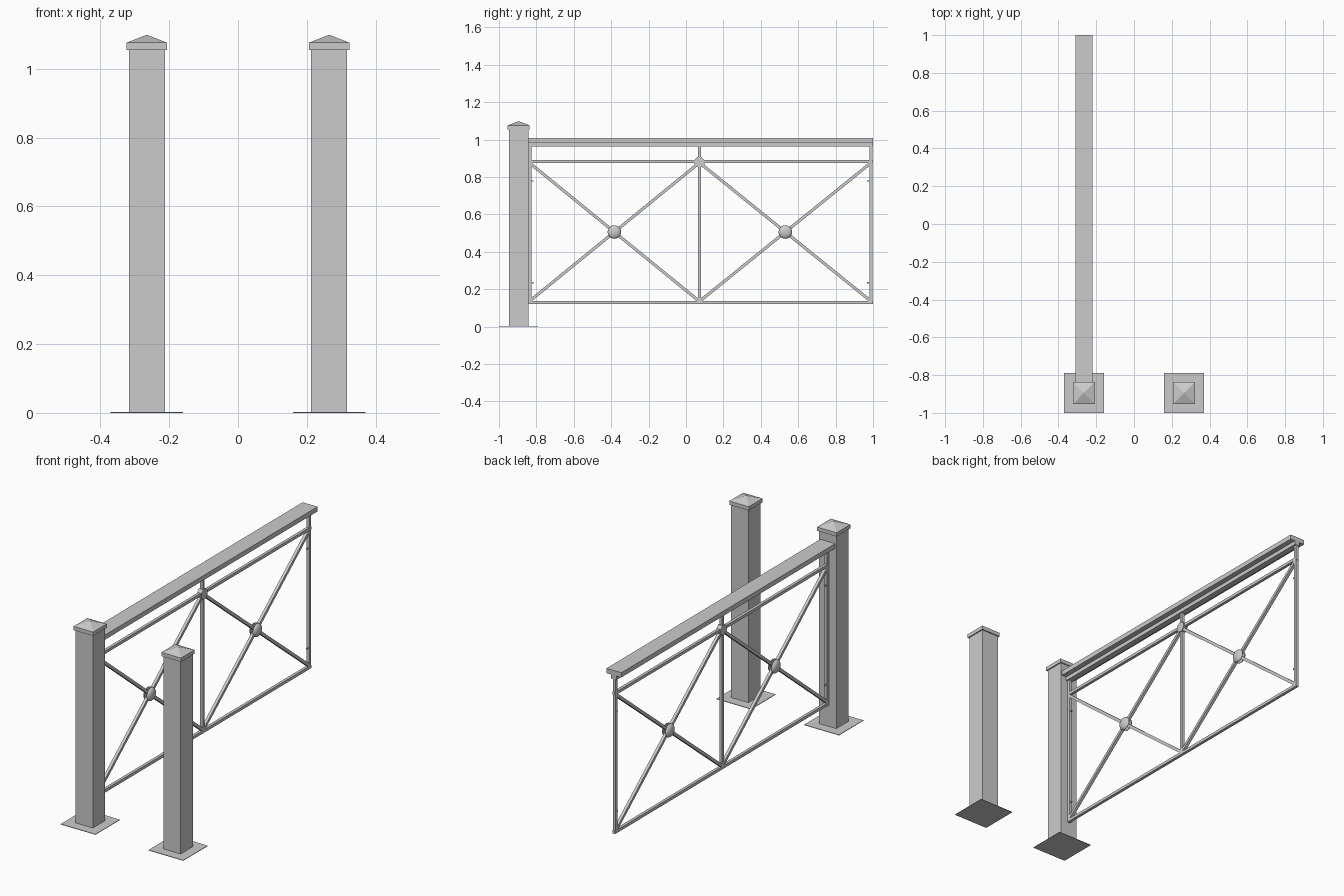
import bpy, bmesh, math
from mathutils import Vector, Matrix

if "Cube" in bpy.data.objects:
    bpy.data.objects.remove(bpy.data.objects["Cube"])

X = -0.265          # plane of the railing panel
POST_Y = -0.895


def make(name, bm, smooth=False):
    bmesh.ops.recalc_face_normals(bm, faces=bm.faces)
    me = bpy.data.meshes.new(name)
    bm.to_mesh(me)
    bm.free()
    for p in me.polygons:
        p.use_smooth = smooth
    ob = bpy.data.objects.new(name, me)
    bpy.context.collection.objects.link(ob)
    return ob


def add_box(bm, lo, hi):
    lo, hi = Vector(lo), Vector(hi)
    m = Matrix.Translation((lo + hi) / 2) @ Matrix.Diagonal((*(hi - lo), 1))
    bmesh.ops.create_cube(bm, size=1, matrix=m)


def box(name, x, w, y0, y1, z0, z1):
    bm = bmesh.new()
    add_box(bm, (x - w / 2, y0, z0), (x + w / 2, y1, z1))
    return make(name, bm)


def diagonal(name, a, b, t=0.016):
    # square bar between two (y, z) points
    a, b = Vector((X, *a)), Vector((X, *b))
    d = b - a
    rot = Matrix.Rotation(math.atan2(d.z, d.y), 4, 'X')
    bm = bmesh.new()
    bmesh.ops.create_cube(bm, size=1, matrix=Matrix.Translation((a + b) / 2) @ rot
                          @ Matrix.Diagonal((t, d.length, t, 1)))
    return make(name, bm)


# Posts with base plate and pyramid cap
for side, x in (("left", -0.265), ("right", 0.265)):
    h = 0.0525
    box(side + "_post", x, 2 * h, POST_Y - h, POST_Y + h, 0, 1.057)
    box(side + "_base_plate", x, 0.21, POST_Y - 0.105, POST_Y + 0.105, 0, 0.003)
    c = 0.059
    bm = bmesh.new()
    add_box(bm, (x - c, POST_Y - c, 1.055), (x + c, POST_Y + c, 1.076))
    top = max(bm.faces, key=lambda f: f.calc_center_median().z)
    tip = bmesh.ops.poke(bm, faces=[top])["verts"][0]
    tip.co.z = 1.099
    make(side + "_post_cap", bm)

# Handrail and the rails below it
Y0, Y1, MID = -0.843, 1.0, 0.072
box("handrail", X, 0.09, Y0, Y1, 0.984, 1.01)
box("handrail_support", X, 0.032, Y0, Y1, 0.963, 0.985)
box("upper_rail", X, 0.016, Y0, Y1, 0.876, 0.892)
box("bottom_rail", X, 0.016, Y0, Y1, 0.12, 0.136)

# Uprights
for name, y in (("start_stile", Y0 + 0.008), ("middle_upright", MID), ("end_stile", Y1 - 0.01)):
    box(name, X, 0.016, y - 0.008, y + 0.008, 0.122, 0.965)

# Crossed diagonals with a domed boss on both sides
for n, (ya, yb) in enumerate(((-0.832, MID - 0.006), (MID + 0.006, 0.984)), 1):
    diagonal(f"rising_brace_{n}", (ya, 0.14), (yb, 0.872))
    diagonal(f"falling_brace_{n}", (ya, 0.872), (yb, 0.14))
    for s, side in ((-1, "outer"), (1, "inner")):
        bm = bmesh.new()
        bmesh.ops.create_uvsphere(bm, u_segments=24, v_segments=12, radius=0.036)
        bmesh.ops.bisect_plane(bm, geom=bm.verts[:] + bm.edges[:] + bm.faces[:],
                               plane_co=(0, 0, 0), plane_no=(0, 0, 1), clear_inner=True)
        bmesh.ops.holes_fill(bm, edges=[e for e in bm.edges if e.is_boundary])
        bm.transform(Matrix.Translation((X + s * 0.007, (ya + yb) / 2, 0.506))
                     @ Matrix.Rotation(s * math.pi / 2, 4, 'Y')
                     @ Matrix.Diagonal((1, 1, 0.5, 1)))
        ob = make(f"{side}_boss_{n}", bm, True)
        bpy.context.view_layer.objects.active = ob
        ob.select_set(True)
        bpy.ops.object.shade_smooth_by_angle(angle=math.radians(40))
        ob.select_set(False)

# Octagonal rosette at the top of the middle upright
bm = bmesh.new()
bmesh.ops.create_cone(bm, cap_ends=True, segments=8, radius1=0.029, radius2=0.029, depth=0.026,
                      matrix=Matrix.Translation((X, MID, 0.88)) @ Matrix.Rotation(math.pi / 2, 4, 'Y')
                      @ Matrix.Rotation(math.pi / 8, 4, 'Z'))
make("middle_rosette", bm)

# Small fixing pins on the end stiles
for name, y in (("start", -0.824), ("end", 0.976)):
    for level, z in (("lower", 0.235), ("upper", 0.778)):
        box(f"{name}_{level}_pin", X, 0.006, y - 0.008, y + 0.008, z - 0.003, z + 0.003)
